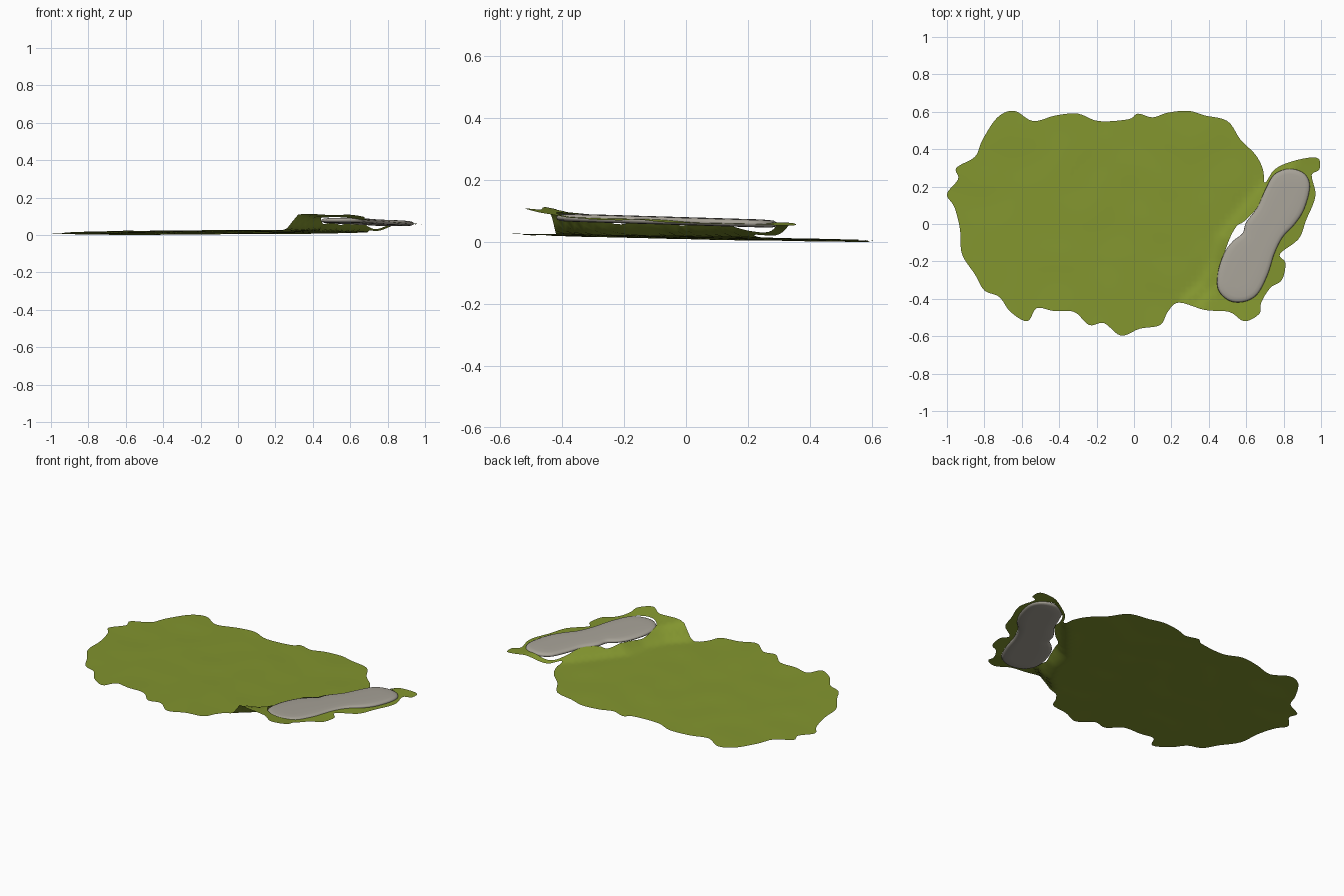
import bpy, bmesh, math
from mathutils import Vector, noise
from mathutils.geometry import delaunay_2d_cdt

if "Cube" in bpy.data.objects:
    bpy.data.objects.remove(bpy.data.objects["Cube"])


def material(name, rgb):
    m = bpy.data.materials.new(name)
    m.diffuse_color = (*rgb, 1)
    m.use_nodes = True
    m.node_tree.nodes["Principled BSDF"].inputs["Base Color"].default_value = m.diffuse_color
    return m


GREEN = material("grass green", (0.225, 0.300, 0.028))
GREY = material("stone grey", (0.39, 0.365, 0.315))


def smooth_loop(pts, n):
    """Closed Catmull-Rom curve through the points."""
    out, k = [], len(pts)
    for i in range(k):
        a, b, c, d = (Vector(pts[(i + j) % k]) for j in (-1, 0, 1, 2))
        for s in range(n):
            t = s / n
            out.append(0.5 * (2 * b + (c - a) * t + (2 * a - 5 * b + 4 * c - d) * t * t
                              + (3 * b - a - 3 * c + d) * t ** 3))
    return out


def inside(p, loop):
    hit = False
    for a, b in zip(loop, loop[1:] + loop[:1]):
        if (a.y > p.y) != (b.y > p.y) and p.x < (b.x - a.x) * (p.y - a.y) / (b.y - a.y) + a.x:
            hit = not hit
    return hit


def lerp_table(table, v):
    if v <= table[0][0]:
        return table[0][1]
    for (a, fa), (b, fb) in zip(table, table[1:]):
        if v <= b:
            return fa + (fb - fa) * (v - a) / (b - a)
    return table[-1][1]


FOLD = [(-0.45, 0.21), (-0.40, 0.26), (-0.34, 0.33), (-0.22, 0.40), (-0.08, 0.43), (0.2, 0.66), (0.4, 0.8)]


def ground_z(x, y):
    """Nearly flat lawn, lifting to a raised shelf on the right."""
    base = 0.02 - 0.02 * y + 0.006 * x
    u = x - (0.73 + 0.43 * y)
    shelf = 0.078 - 0.035 * y - 0.06 * u + 0.16 * max(0, -0.38 - y)
    t = min(1, max(0, (x - lerp_table(FOLD, y)) / 0.12))
    t = t * t * (3 - 2 * t)
    return base + (shelf - base) * t + 0.003 * noise.noise(Vector((x * 5, y * 5, 0)))


def add_object(name, bm, mat):
    bmesh.ops.recalc_face_normals(bm, faces=bm.faces)
    me = bpy.data.meshes.new(name)
    bm.to_mesh(me)
    bm.free()
    me.materials.append(mat)
    for p in me.polygons:
        p.use_smooth = True
    ob = bpy.data.objects.new(name, me)
    bpy.context.collection.objects.link(ob)
    return ob


# ragged lawn outline, clockwise from the left
LAWN = [(-1, .16), (-.94, .24), (-.95, .3), (-.85, .36), (-.81, .45), (-.73, .57), (-.64, .605),
        (-.54, .55), (-.42, .58), (-.30, .59), (-.19, .55), (-.03, .56), (.02, .59), (.10, .57),
        (.18, .595), (.29, .605), (.38, .58), (.50, .55), (.57, .45), (.65, .37), (.69, .29),
        (.70, .22), (.75, .29), (.83, .33), (.94, .355), (.99, .345), (.99, .29), (.95, .26),
        (.97, .15), (.92, .02), (.88, -.08), (.78, -.16), (.81, -.21), (.79, -.30), (.73, -.34),
        (.68, -.42), (.67, -.48), (.59, -.52), (.51, -.47), (.38, -.46), (.24, -.42), (.18, -.47),
        (.14, -.54), (.03, -.56), (-.07, -.597), (-.16, -.53), (-.24, -.54), (-.32, -.47),
        (-.43, -.465), (-.52, -.45), (-.57, -.52), (-.66, -.47), (-.72, -.39), (-.80, -.355),
        (-.85, -.27), (-.92, -.16), (-.93, -.03), (-.96, .09)]
# bean-shaped slab outline
SLAB = [(.83, .295), (.91, .27), (.94, .2), (.91, .08), (.86, 0), (.795, -.07), (.75, -.16),
        (.715, -.27), (.66, -.375), (.59, -.415), (.51, -.41), (.45, -.35), (.45, -.25),
        (.485, -.15), (.53, -.09), (.58, -.05), (.60, .01), (.66, .09), (.70, .18), (.75, .265)]
# the lawn opening follows the slab but leaves a small gap on its left
OPENING = list(SLAB)
OPENING[14:17] = [(.515, -.07), (.55, -.01), (.59, .015)]

lawn_loop = smooth_loop(LAWN, 5)
slab_loop = smooth_loop(SLAB, 5)
hole_loop = smooth_loop(OPENING, 5)

# lawn: triangulated sheet with the opening cut out
pts = lawn_loop + hole_loop
n, h = len(lawn_loop), len(hole_loop)
edges = [(i, (i + 1) % n) for i in range(n)] + [(n + i, n + (i + 1) % h) for i in range(h)]
step = 0.03
for i in range(-33, 34):
    for j in range(-20, 21):
        p = Vector((i * step, j * step))
        if (inside(p, lawn_loop) and not inside(p, hole_loop)
                and min((p - q).length for q in pts[:n + h]) > 0.012):
            pts.append(p)
verts, _, tris, *_ = delaunay_2d_cdt(pts, edges, [], 0, 1e-5)
bm = bmesh.new()
bv = [bm.verts.new((v.x, v.y, ground_z(v.x, v.y))) for v in verts]
for t in tris:
    c = sum((verts[i] for i in t), Vector((0, 0))) / 3
    if inside(c, lawn_loop) and not inside(c, hole_loop):
        bm.faces.new([bv[i] for i in t])
bmesh.ops.delete(bm, geom=[v for v in bm.verts if not v.link_faces], context='VERTS')
low = min(v.co.z for v in bm.verts)
for v in bm.verts:
    v.co.z -= low
lawn = add_object("lawn", bm, GREEN)
if lawn.data.polygons[0].normal.z < 0:
    lawn.data.flip_normals()

# slab: rounded top and flat underside, lofted in rings around a spine
A, B = Vector((.585, -.30)), Vector((.83, .18))


def spine(p):
    t = (p - A).dot(B - A) / (B - A).length_squared
    return A + (B - A) * min(1, max(0, t))


bm = bmesh.new()
rings = []
for s, dz in [(0, -.012), (.5, -.012), (.86, -.011), (.97, -.007), (1.0, 0), (.98, .006),
              (.9, .011), (.75, .013), (.4, .014), (0, .014)]:
    ring = []
    for p in slab_loop:
        q = spine(p)
        r = q + (p - q) * s
        ring.append(bm.verts.new((r.x, r.y, .071 - .03 * r.y + dz - low)))
    rings.append(ring)
m = len(slab_loop)
for a, b in zip(rings, rings[1:]):
    for i in range(m):
        k = (i + 1) % m
        bm.faces.new((a[i], a[k], b[k], b[i]))
bmesh.ops.remove_doubles(bm, verts=bm.verts, dist=1e-5)
add_object("stone_slab", bm, GREY)
